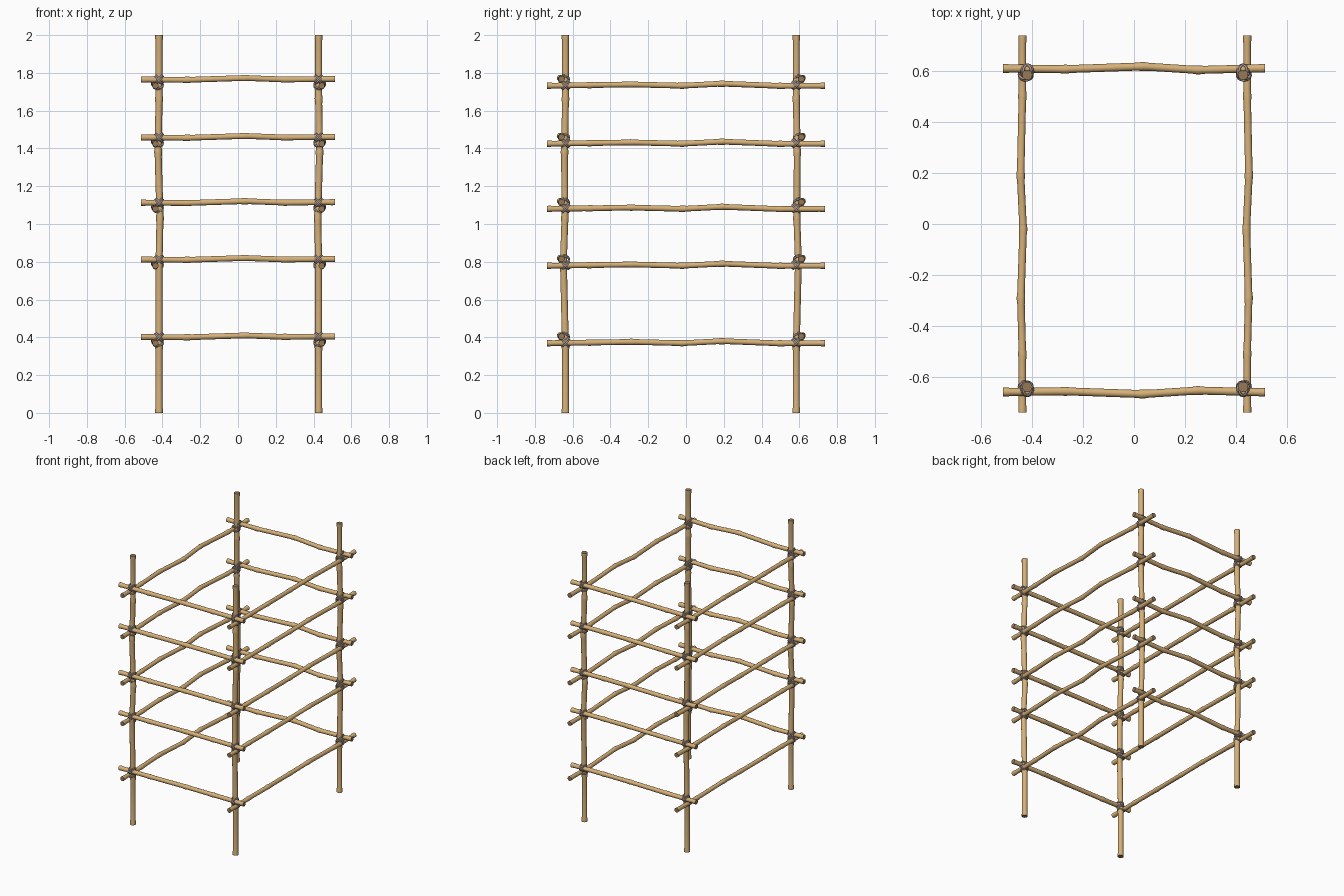
import bpy, bmesh
from math import cos, sin, pi
from mathutils import Vector, Matrix

if "Cube" in bpy.data.objects:
    bpy.data.objects.remove(bpy.data.objects["Cube"])


def material(name, color):
    m = bpy.data.materials.new(name)
    m.diffuse_color = (*color, 1)
    m.use_nodes = True
    m.node_tree.nodes["Principled BSDF"].inputs["Base Color"].default_value = m.diffuse_color
    return m


BAMBOO = material("bamboo", (0.68, 0.44, 0.19))
CUT = material("cut_end", (0.30, 0.19, 0.09))
ROPE = material("rope", (0.40, 0.31, 0.27))


def finish(bm, name, mats):
    bmesh.ops.recalc_face_normals(bm, faces=bm.faces)
    me = bpy.data.meshes.new(name)
    bm.to_mesh(me)
    bm.free()
    for m in mats:
        me.materials.append(m)
    ob = bpy.data.objects.new(name, me)
    bpy.context.collection.objects.link(ob)
    bpy.ops.object.select_all(action='DESELECT')
    ob.select_set(True)
    bpy.context.view_layer.objects.active = ob
    bpy.ops.object.shade_smooth_by_angle(angle=0.9)
    return ob


# A bamboo rod swept along one axis; every inner point is a slightly swollen node
def rod(name, axis, pts, r, sides=14):
    pts = [Vector(p) for p in pts]
    rings = []
    for i, p in enumerate(pts):
        if i in (0, len(pts) - 1):
            d = (pts[1] - p if i == 0 else pts[i - 1] - p).normalized()
            end = [(p, r * 1.1), (p + d * 0.02, r * 1.1), (p + d * 0.03, r)]
            rings += end if i == 0 else end[::-1]
        else:
            a = (pts[i - 1] - p).normalized()
            b = (pts[i + 1] - p).normalized()
            rings += [(p + a * 0.024, r), (p + a * 0.006, r * 1.12),
                      (p + b * 0.006, r * 1.12), (p + b * 0.024, r)]
    u, v = (axis + 1) % 3, (axis + 2) % 3
    bm = bmesh.new()
    loops = []
    for c, rad in rings:
        loop = []
        for k in range(sides):
            q = c.copy()
            q[u] += rad * cos(2 * pi * k / sides)
            q[v] += rad * sin(2 * pi * k / sides)
            loop.append(bm.verts.new(q))
        loops.append(loop)
    for l0, l1 in zip(loops, loops[1:]):
        for k in range(sides):
            j = (k + 1) % sides
            bm.faces.new((l0[k], l0[j], l1[j], l1[k]))
    for loop in (loops[0], loops[-1]):
        bm.faces.new(loop).material_index = 1
    return finish(bm, name, [BAMBOO, CUT])


# Rope ring added to a bmesh
def ring(bm, center, axis, major=0.0265, minor=0.0048, n=18, m=8):
    rot = Vector(axis).to_track_quat('Z', 'Y').to_matrix().to_4x4()
    mat = Matrix.Translation(center) @ rot
    g = []
    for i in range(n):
        a = 2 * pi * i / n
        row = []
        for j in range(m):
            b = 2 * pi * j / m
            w = major + minor * cos(b)
            row.append(bm.verts.new(mat @ Vector((w * cos(a), w * sin(a), minor * sin(b)))))
        g.append(row)
    for i in range(n):
        for j in range(m):
            i2, j2 = (i + 1) % n, (j + 1) % m
            bm.faces.new((g[i][j], g[i2][j], g[i2][j2], g[i][j2]))


# Crossed lashing of paired rope rings; side is the rail direction
def lashing(name, center, side):
    bm = bmesh.new()
    for s in (1, -1):
        ax = (Vector(side) + Vector((0, 0, s))).normalized()
        for o in (-0.004, 0.004):
            ring(bm, Vector(center) + ax * o, ax)
    finish(bm, name, [ROPE])


PX, PXC = 0.4225, 0.0045     # post offset and centre in x
PY, PYC = 0.611, -0.027      # post offset and centre in y
LEVELS = [0.372, 0.782, 1.083, 1.428, 1.735]

# Posts: (height, outward x shift, outward y shift), mirrored to four corners
POST = [(0, 0, 0), (0.35, 0, 0), (0.8, 0, 0.011), (1.03, -0.005, 0.003),
        (1.38, 0.005, 0.005), (1.66, 0, 0), (2, 0, 0)]
for sx, nx in ((-1, "left"), (1, "right")):
    for sy, ny in ((-1, "front"), (1, "back")):
        rod(f"post_{ny}_{nx}", 2,
            [(PXC + sx * (PX + dx), PYC + sy * (PY + dy), z) for z, dx, dy in POST], 0.0185)

# Rail shapes: (along, outward shift, height shift)
XRAIL = [(-0.513, 0, 0), (-0.27, -0.003, -0.002), (0.035, 0.008, 0.008),
         (0.25, -0.006, 0), (0.513, 0.001, 0.003)]
YRAIL = [(-0.737, 0, -0.003), (-0.51, 0, 0), (-0.29, 0.006, 0.004), (-0.02, -0.003, -0.003),
         (0.19, 0.007, 0.008), (0.5, 0, -0.004), (0.737, 0, -0.003)]
for n, z in enumerate(LEVELS, 1):
    zx = z + 0.03
    for s, y0, ny in ((-1, -0.658, "front"), (1, 0.609, "back")):
        rod(f"{ny}_rail_{n}", 0, [(x, y0 + s * d, zx + h) for x, d, h in XRAIL], 0.0155)
        for sx in (-1, 1):
            lashing(f"{ny}_lashing_{n}", (PXC + sx * PX, y0 - s * 0.012, zx), (1, 0, 0))
    for s, nx in ((-1, "left"), (1, "right")):
        rod(f"{nx}_rail_{n}", 1, [(0.003 + s * (0.44 + d), y, z + h) for y, d, h in YRAIL], 0.015)
        for sy in (-1, 1):
            lashing(f"{nx}_lashing_{n}", (0.003 + s * 0.427, PYC + sy * PY, z), (0, 1, 0))
